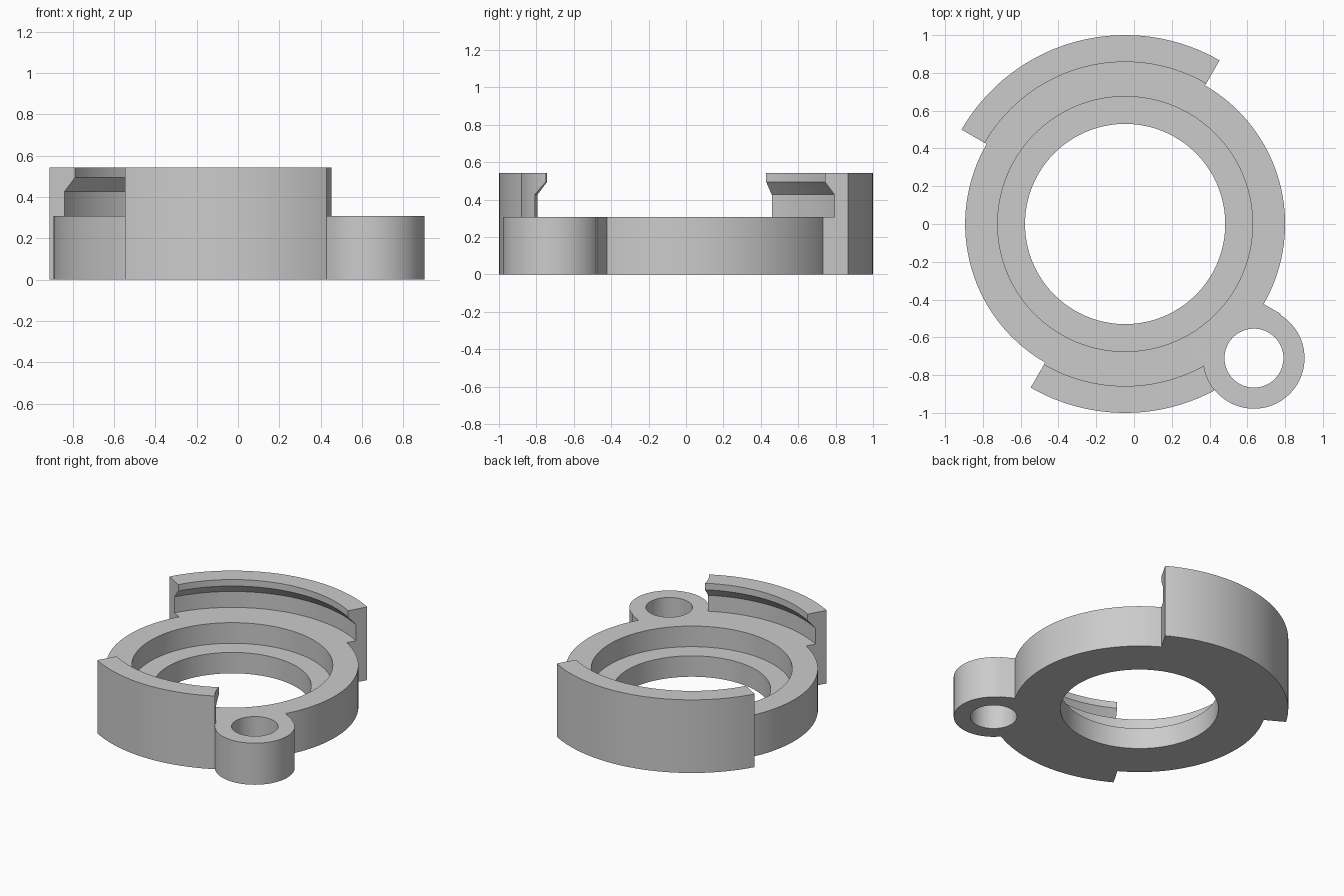
import bpy, bmesh, math

if "Cube" in bpy.data.objects:
    bpy.data.objects.remove(bpy.data.objects["Cube"], do_unlink=True)

CX = -0.047                 # ring axis
LUG = (0.635, -0.71)        # lug axis
RING_TOP, JAW_TOP = 0.308, 0.542

grey = bpy.data.materials.new("plain_grey")
grey.use_nodes = True
grey.diffuse_color = (0.6, 0.6, 0.6, 1)
grey.node_tree.nodes["Principled BSDF"].inputs["Base Color"].default_value = (0.6, 0.6, 0.6, 1)


def sweep(name, profile, start=0, end=360, axis=(CX, 0), step=2.5):
    """Turn a closed (radius, z) profile about a vertical axis."""
    full = end - start == 360
    n = round((end - start) / step)
    bm = bmesh.new()
    rings = []
    for i in range(n if full else n + 1):
        a = math.radians(start + (end - start) * i / n)
        rings.append([bm.verts.new((axis[0] + r * math.cos(a), axis[1] + r * math.sin(a), z))
                      for r, z in profile])
    m = len(profile)
    for i in range(n):
        p, q = rings[i], rings[(i + 1) % len(rings)]
        for j in range(m):
            k = (j + 1) % m
            bm.faces.new((p[j], q[j], q[k], p[k]))
    if not full:
        bm.faces.new(rings[0])
        bm.faces.new(rings[-1][::-1])
    bmesh.ops.recalc_face_normals(bm, faces=bm.faces)
    return make_object(name, bm)


def cylinder(name, radius, z0, z1, axis):
    bm = bmesh.new()
    bmesh.ops.create_cone(bm, cap_ends=True, segments=72, radius1=radius, radius2=radius, depth=z1 - z0)
    bmesh.ops.translate(bm, verts=bm.verts, vec=(axis[0], axis[1], (z0 + z1) / 2))
    return make_object(name, bm)


def make_object(name, bm):
    mesh = bpy.data.meshes.new(name)
    bm.to_mesh(mesh)
    bm.free()
    mesh.materials.append(grey)
    obj = bpy.data.objects.new(name, mesh)
    bpy.context.collection.objects.link(obj)
    return obj


def combine(target, other, operation):
    """Apply a boolean and discard the second object."""
    mod = target.modifiers.new(operation.lower(), 'BOOLEAN')
    mod.operation, mod.solver, mod.object = operation, 'EXACT', other
    bpy.context.view_layer.objects.active = target
    bpy.ops.object.modifier_apply(modifier=mod.name)
    bpy.data.objects.remove(other, do_unlink=True)


# Ring with a stepped bore
body = sweep("clamp_ring", [(0.53, 0), (0.847, 0), (0.847, RING_TOP), (0.675, RING_TOP),
                            (0.675, 0.155), (0.53, 0.155)])

# Raised jaws with an undercut inner lip
jaw = [(0.8, 0), (1, 0), (1, JAW_TOP), (0.858, JAW_TOP), (0.858, 0.494),
       (0.917, 0.426), (0.917, RING_TOP), (0.8, RING_TOP)]
back_jaw = sweep("back_jaw", jaw, 60, 150)
front_jaw = sweep("front_jaw", jaw, 240, 315)
combine(front_jaw, cylinder("lug_clearance", 0.268, -0.1, 0.7, LUG), 'DIFFERENCE')

# Lug and the web that joins it to the ring
lug = cylinder("lug", 0.268, 0, RING_TOP, LUG)
web = sweep("lug_web", [(0.8, 0), (0.951, 0), (0.951, RING_TOP), (0.8, RING_TOP)], 315, 330)

for part in (back_jaw, front_jaw, lug, web):
    combine(body, part, 'UNION')
combine(body, cylinder("lug_bore", 0.156, -0.1, 0.7, LUG), 'DIFFERENCE')

# Smooth curved walls, sharp edges
bpy.ops.object.select_all(action='DESELECT')
body.select_set(True)
bpy.context.view_layer.objects.active = body
bpy.ops.object.shade_smooth_by_angle(angle=math.radians(25))
